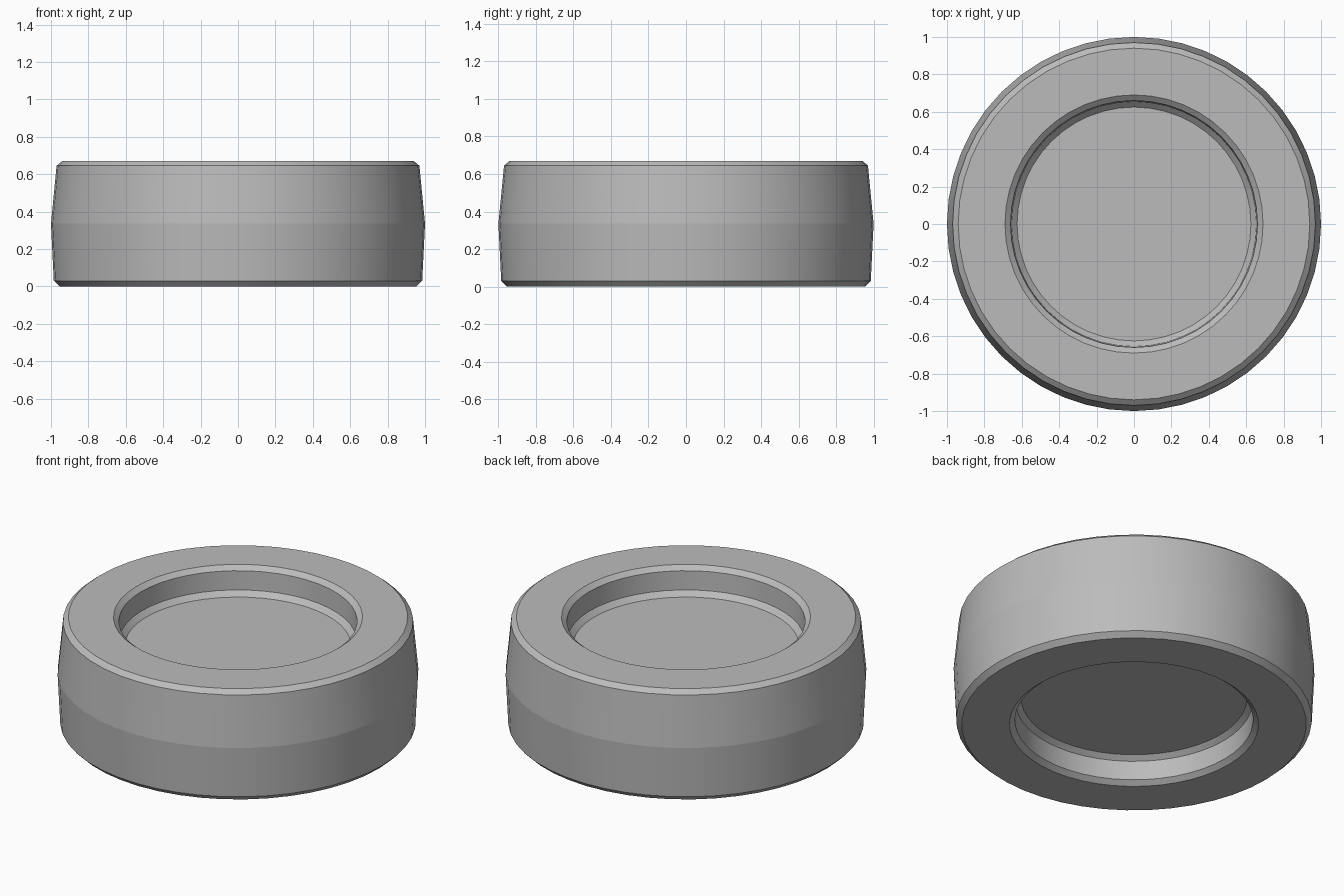
import bpy, bmesh
from math import tau, cos, sin

if "Cube" in bpy.data.objects:
    bpy.data.objects.remove(bpy.data.objects["Cube"])

SIDES = 48

# Plain grey finish
grey = bpy.data.materials.new("mid grey")
grey.use_nodes = True
colour = (0.5, 0.5, 0.5, 1)
grey.diffuse_color = colour
grey.node_tree.nodes["Principled BSDF"].inputs["Base Color"].default_value = colour


def lathe(name, profile):
    """Revolve a (radius, z) profile about z and close both ends with flat discs."""
    bm = bmesh.new()
    rings = [[bm.verts.new((r * cos(tau * i / SIDES), r * sin(tau * i / SIDES), z))
              for i in range(SIDES)] for r, z in profile]
    for low, high in zip(rings, rings[1:]):
        for i in range(SIDES):
            j = (i + 1) % SIDES
            bm.faces.new((low[i], low[j], high[j], high[i]))
    bm.faces.new(rings[0][::-1])
    bm.faces.new(rings[-1])
    bmesh.ops.recalc_face_normals(bm, faces=bm.faces)
    mesh = bpy.data.meshes.new(name)
    bm.to_mesh(mesh)
    bm.free()
    mesh.materials.append(grey)
    obj = bpy.data.objects.new(name, mesh)
    bpy.context.collection.objects.link(obj)
    return obj


# Bevelled disc with a round recess in each face, from lower floor to upper floor
body = lathe("recessed_disc", [
    (0.625, 0.165), (0.655, 0.14), (0.66, 0.025), (0.69, 0),
    (0.955, 0), (0.985, 0.03), (1, 0.335), (0.97, 0.645), (0.94, 0.67),
    (0.69, 0.67), (0.66, 0.645), (0.655, 0.53), (0.625, 0.50),
])

# Smooth around the rim, crisp along the bevels and the widest line
bpy.ops.object.select_all(action="DESELECT")
body.select_set(True)
bpy.context.view_layer.objects.active = body
bpy.ops.object.shade_smooth_by_angle(angle=0.14)
